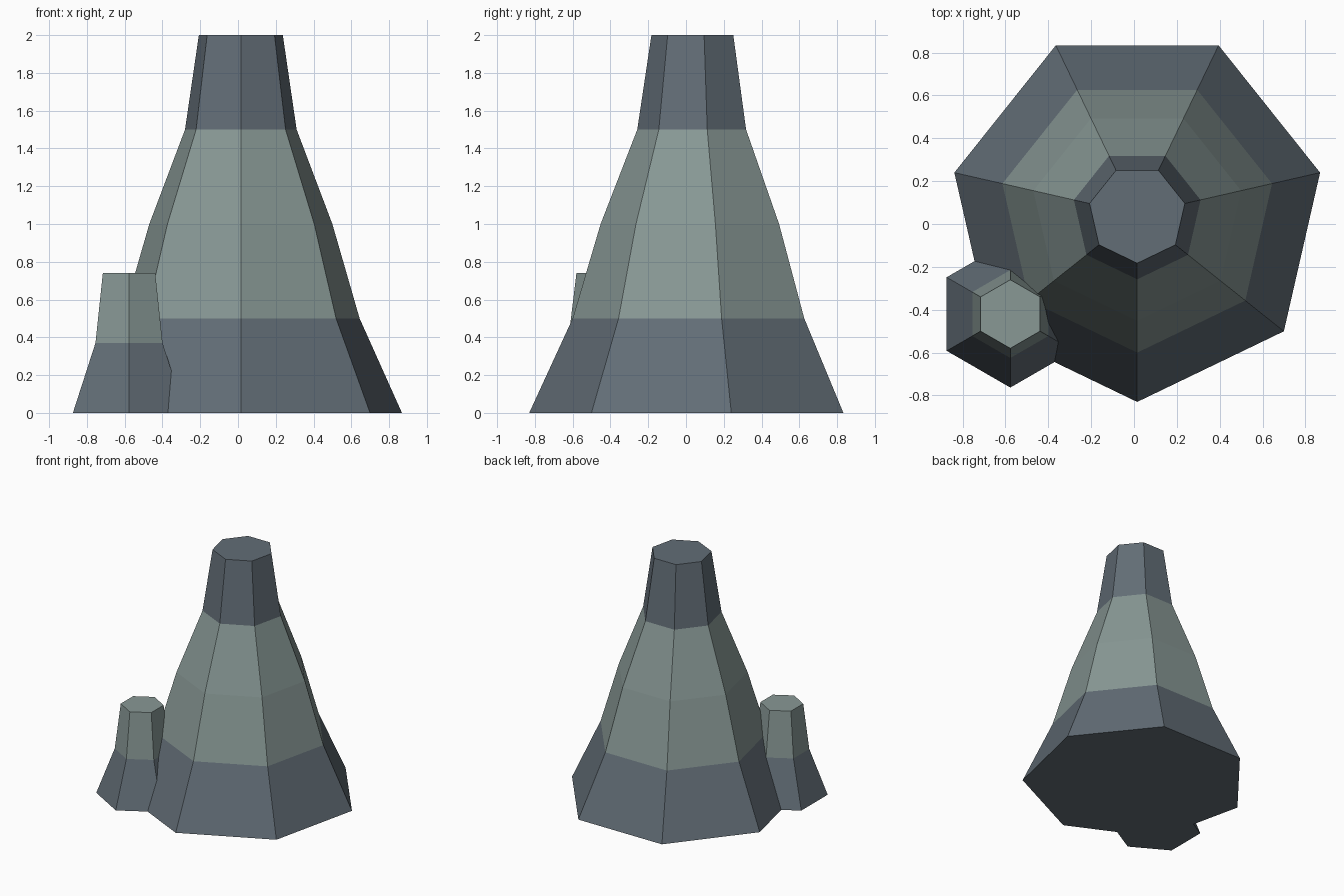
import bpy, bmesh
from math import cos, sin, pi, tau

cube = bpy.data.objects.get("Cube")
if cube:
    bpy.data.objects.remove(cube, do_unlink=True)


def material(name, rgb):
    mat = bpy.data.materials.new(name)
    mat.use_nodes = True
    mat.diffuse_color = (*rgb, 1)
    mat.node_tree.nodes["Principled BSDF"].inputs["Base Color"].default_value = (*rgb, 1)
    return mat


SLATE = material("dark slate rock", (0.122, 0.153, 0.181))
PALE = material("pale grey green rock", (0.246, 0.314, 0.301))


def chimney(name, centre, sides, profile, pale_from, pale_to):
    """Closed faceted stack of rings (radius, height), pale between two heights."""
    bm = bmesh.new()
    rings = []
    for radius, z in profile:
        angles = [tau * i / sides - pi / 2 for i in range(sides)]
        rings.append([bm.verts.new((radius * cos(a), radius * sin(a), z)) for a in angles])
    for low, high in zip(rings, rings[1:]):
        for i in range(sides):
            j = (i + 1) % sides
            bm.faces.new((low[i], low[j], high[j], high[i]))
    bm.faces.new(rings[0][::-1])
    bm.faces.new(rings[-1])

    # Rock bands by height
    for face in bm.faces:
        z = face.calc_center_median().z
        face.material_index = int(pale_from < z < pale_to)

    mesh = bpy.data.meshes.new(name)
    bm.to_mesh(mesh)
    bm.free()
    mesh.materials.append(SLATE)
    mesh.materials.append(PALE)
    obj = bpy.data.objects.new(name, mesh)
    obj.location = (*centre, 0)
    bpy.context.collection.objects.link(obj)


# Tall seven-sided cone with a pale middle
chimney("main_chimney", (0.015, 0.045), 7,
        [(0.875, 0), (0.645, 0.5), (0.497, 1), (0.303, 1.5), (0.228, 2)], 0.5, 1.5)

# Short six-sided stack at its foot with a pale upper half
chimney("small_chimney", (-0.577, -0.42), 6,
        [(0.343, 0), (0.205, 0.37), (0.16, 0.74)], 0.37, 1)
